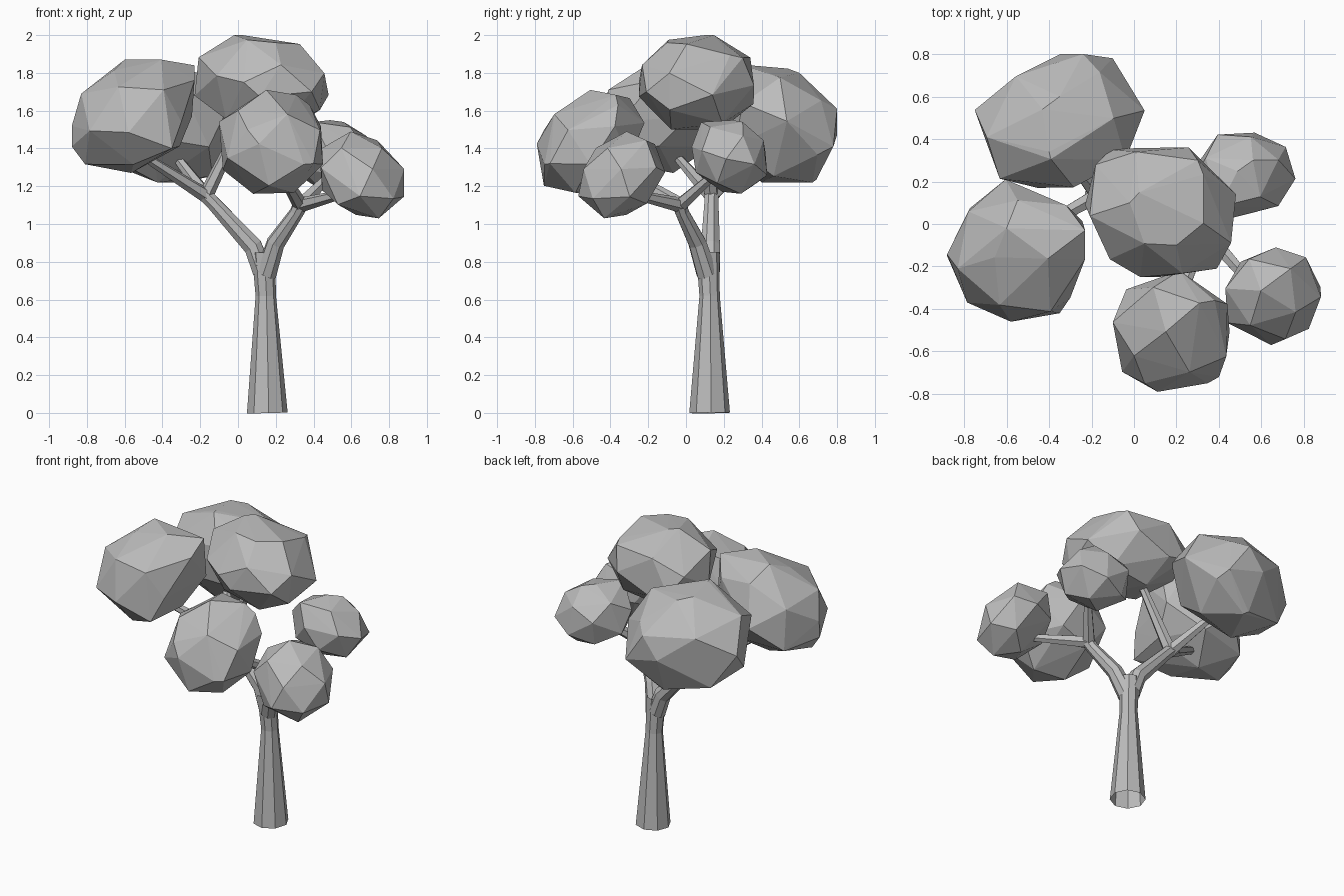
import bpy, bmesh, math, random
from mathutils import Vector, Euler

cube = bpy.data.objects.get("Cube")
if cube:
    bpy.data.objects.remove(cube)

# One plain grey for the whole tree
grey = bpy.data.materials.new("plain grey")
grey.use_nodes = True
colour = (0.5, 0.5, 0.5, 1)
grey.diffuse_color = colour
grey.node_tree.nodes["Principled BSDF"].inputs["Base Color"].default_value = colour


def finish(name, bm):
    bmesh.ops.recalc_face_normals(bm, faces=bm.faces)
    mesh = bpy.data.meshes.new(name)
    bm.to_mesh(mesh)
    bm.free()
    mesh.materials.append(grey)
    obj = bpy.data.objects.new(name, mesh)
    bpy.context.collection.objects.link(obj)


def limb(name, *stations, sides=8, cap=True):
    """Tapered tube through (x, y, z, radius) stations."""
    bm = bmesh.new()
    axis = Vector(stations[-1][:3]) - Vector(stations[0][:3])
    turn = axis.to_track_quat('Z', 'Y')
    rings = []
    for x, y, z, r in stations:
        ring = []
        for i in range(sides):
            a = math.tau * (i + 0.5) / sides
            offset = Vector((r * math.cos(a), r * math.sin(a), 0))
            ring.append(bm.verts.new(Vector((x, y, z)) + turn @ offset))
        rings.append(ring)
    for low, high in zip(rings, rings[1:]):
        for i in range(sides):
            j = (i + 1) % sides
            bm.faces.new((low[i], low[j], high[j], high[i]))
    if cap:
        bm.faces.new(rings[-1])
    finish(name, bm)


def foliage(name, low, high, lean, seed, corners=(), points=20):
    """Faceted clump filling the box low..high, with a few jutting corners.
    lean = x by z, y by z, x by y."""
    rng = random.Random(seed)
    spin = Euler([rng.uniform(0, math.tau) for _ in range(3)]).to_matrix()
    cloud = []
    for i in range(points):
        h = 1 - 2 * (i + 0.5) / points
        a = i * math.pi * (3 - math.sqrt(5))
        r = math.sqrt(1 - h * h)
        p = spin @ Vector((r * math.cos(a), r * math.sin(a), h))
        p.x += lean[0] * p.z + lean[2] * p.y
        p.y += lean[1] * p.z
        cloud.append(p)
    for k in range(3):
        small, big = min(p[k] for p in cloud), max(p[k] for p in cloud)
        for p in cloud:
            p[k] = low[k] + (high[k] - low[k]) * (p[k] - small) / (big - small)
    bm = bmesh.new()
    for p in cloud + [Vector(c) for c in corners]:
        bm.verts.new(p)
    bmesh.ops.convex_hull(bm, input=bm.verts)
    loose = [v for v in bm.verts if not v.link_faces]
    bmesh.ops.delete(bm, geom=loose, context='VERTS')
    finish(name, bm)


# Trunk, open underneath
limb("trunk", (0.155, 0.125, 0, 0.108), (0.147, 0.125, 0.62, 0.054),
     (0.135, 0.115, 0.85, 0.062), cap=False)

# Two main limbs
limb("left_limb", (0.125, 0.125, 0.76, 0.058), (0.08, 0.13, 0.88, 0.054),
     (-0.13, 0.135, 1.11, 0.04), (-0.2, 0.135, 1.18, 0.042))
limb("right_limb", (0.15, 0.11, 0.74, 0.058), (0.2, 0.06, 0.9, 0.05),
     (0.31, -0.02, 1.06, 0.038), (0.34, -0.04, 1.12, 0.042))

# Thin branches from each fork into the foliage
left_fork = (-0.17, 0.135, 1.15, 0.04)
right_fork = (0.33, -0.03, 1.1, 0.04)
for name, fork, tip in (
        ("left_front_branch", left_fork, (-0.5, -0.05, 1.36)),
        ("left_back_branch", left_fork, (-0.33, 0.35, 1.36)),
        ("top_branch", left_fork, (0.03, 0.1, 1.56)),
        ("front_branch", right_fork, (0.22, -0.35, 1.29)),
        ("right_front_branch", right_fork, (0.56, -0.29, 1.16)),
        ("right_back_branch", right_fork, (0.5, 0.16, 1.27))):
    limb(name, fork, (*tip, 0.024), sides=6)

# Foliage clumps
foliage("left_front_foliage", (-0.88, -0.46, 1.27), (-0.23, 0.21, 1.87), (0.3, 0, 0), 3,
        ((-0.88, -0.15, 1.41), (-0.83, -0.21, 1.69), (-0.6, -0.02, 1.87),
         (-0.23, -0.03, 1.84), (-0.35, -0.42, 1.4)))
foliage("left_back_foliage", (-0.75, 0.17, 1.22), (0.05, 0.8, 1.84), (0, -0.2, 0.1), 5,
        ((-0.4, 0.34, 1.84), (-0.35, 0.6, 1.8), (-0.24, 0.8, 1.61),
         (-0.1, 0.78, 1.41), (-0.3, 0.67, 1.22)))
foliage("top_foliage", (-0.23, -0.25, 1.5), (0.48, 0.36, 2.0), (-0.1, 0, -0.1), 8,
        ((-0.02, 0.1, 2.0), (0.2, -0.1, 1.96), (0.3, 0.3, 1.88),
         (0.39, -0.21, 1.7), (-0.11, 0.35, 1.67), (0.03, -0.25, 1.75)))
foliage("front_foliage", (-0.1, -0.79, 1.16), (0.45, -0.22, 1.71), (0, 0.3, 0), 11,
        ((0.4, -0.72, 1.32), (0.05, -0.75, 1.5), (0.38, -0.36, 1.63)))
foliage("right_front_foliage", (0.43, -0.57, 1.03), (0.88, -0.11, 1.49), (-0.2, 0.25, 0.1), 14)
foliage("right_back_foliage", (0.27, 0.03, 1.16), (0.76, 0.43, 1.55), (-0.1, -0.1, 0), 17,
        ((0.4, 0.08, 1.54), (0.56, 0.3, 1.54)))
